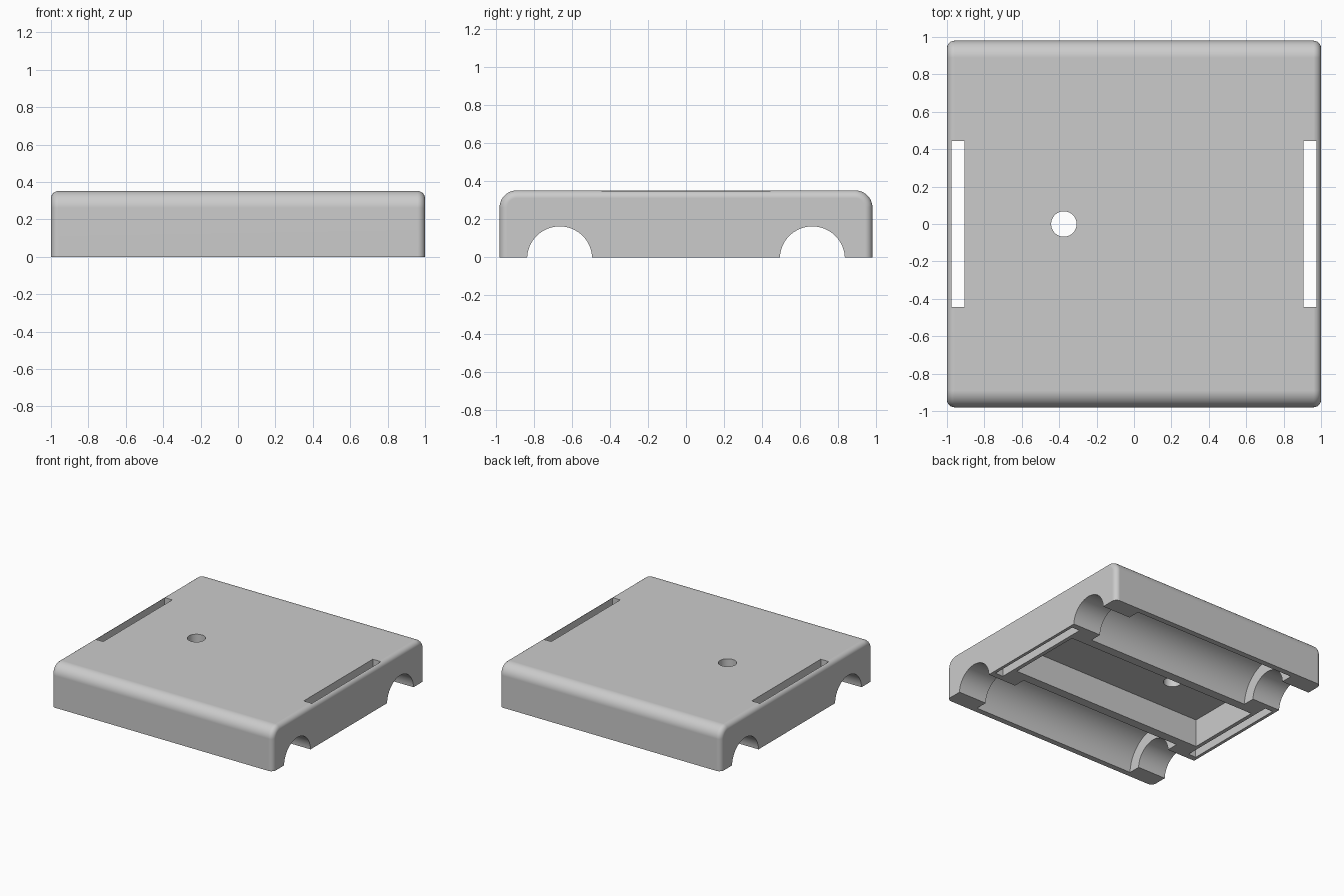
import bpy, bmesh, math
from mathutils import Matrix, Vector

if "Cube" in bpy.data.objects:
    bpy.data.objects.remove(bpy.data.objects["Cube"], do_unlink=True)

HALF_X, HALF_Y, HEIGHT = 1.0, 0.98, 0.352
TOP_R, SIDE_R = 0.09, 0.04
GROOVE_Y, GROOVE_Z = 0.664, -0.008

grey = bpy.data.materials.new("plain_grey")
grey.use_nodes = True
colour = (0.6, 0.6, 0.6, 1)
grey.diffuse_color = colour
grey.node_tree.nodes["Principled BSDF"].inputs["Base Color"].default_value = colour


def make_object(name, bm):
    bmesh.ops.recalc_face_normals(bm, faces=bm.faces)
    mesh = bpy.data.meshes.new(name)
    bm.to_mesh(mesh)
    bm.free()
    mesh.materials.append(grey)
    obj = bpy.data.objects.new(name, mesh)
    bpy.context.collection.objects.link(obj)
    return obj


def box(name, low, high):
    bm = bmesh.new()
    low, high = Vector(low), Vector(high)
    bmesh.ops.create_cube(bm, size=1, matrix=Matrix.Translation((low + high) / 2)
                          @ Matrix.Diagonal((*(high - low), 1)))
    return make_object(name, bm)


def cylinder(name, centre, radius, length, axis):
    bm = bmesh.new()
    turn = Matrix.Rotation(math.pi / 2, 4, "Y") if axis == "X" else Matrix()
    bmesh.ops.create_cone(bm, cap_ends=True, segments=64, radius1=radius, radius2=radius,
                          depth=length, matrix=Matrix.Translation(centre) @ turn)
    return make_object(name, bm)


# Body: side profile with rounded top corners, extruded across the width
profile = [(HALF_Y, 0)]
for side, start in ((1, 0), (-1, 90)):
    for i in range(11):
        a = math.radians(start + 9 * i)
        profile.append((side * (HALF_Y - TOP_R) + TOP_R * math.cos(a),
                        HEIGHT - TOP_R + TOP_R * math.sin(a)))
profile.append((-HALF_Y, 0))
bm = bmesh.new()
end = bm.faces.new([bm.verts.new((-HALF_X, y, z)) for y, z in profile])
grown = bmesh.ops.extrude_face_region(bm, geom=[end], use_keep_orig=True)
bmesh.ops.translate(bm, vec=(2 * HALF_X, 0, 0),
                    verts=[v for v in grown["geom"] if isinstance(v, bmesh.types.BMVert)])
bmesh.ops.recalc_face_normals(bm, faces=bm.faces)

# Softer rounding around both ends, leaving the underside crisp
rim = [e for e in bm.edges
       if abs(e.verts[0].co.x - e.verts[1].co.x) < 1e-4
       and max(v.co.z for v in e.verts) > 1e-4]
bmesh.ops.bevel(bm, geom=rim, offset=SIDE_R, segments=6, profile=0.5, affect="EDGES")
body = make_object("cover_body", bm)

# Cell grooves with narrower end openings, strap slots, pocket and hole
cutters = []
for s in (-1, 1):
    centre = (0, s * GROOVE_Y, GROOVE_Z)
    cutters.append(cylinder("cell_groove", centre, 0.27, 1.49, "X"))
    cutters.append(cylinder("end_opening", centre, 0.171, 3, "X"))
    x1, x2 = sorted((s * 0.905, s * 0.975))
    cutters.append(box("strap_slot", (x1, -0.445, -0.2), (x2, 0.445, 0.6)))
cutters.append(box("centre_pocket", (-0.873, -0.32, -0.2), (0.873, 0.32, 0.227)))
cutters.append(cylinder("button_hole", (-0.375, 0, 0.3), 0.068, 1, "Z"))

bpy.context.view_layer.objects.active = body
for cutter in cutters:
    cutter.hide_render = True
    cut = body.modifiers.new(cutter.name, "BOOLEAN")
    cut.operation, cut.solver, cut.object = "DIFFERENCE", "EXACT", cutter
    bpy.ops.object.modifier_apply(modifier=cut.name)
    bpy.data.objects.remove(cutter, do_unlink=True)

# Smooth curves, sharp cuts
bpy.ops.object.select_all(action="DESELECT")
body.select_set(True)
bpy.ops.object.shade_smooth_by_angle(angle=math.radians(30))
weighted = body.modifiers.new("flat_face_normals", "WEIGHTED_NORMAL")
weighted.keep_sharp = True
